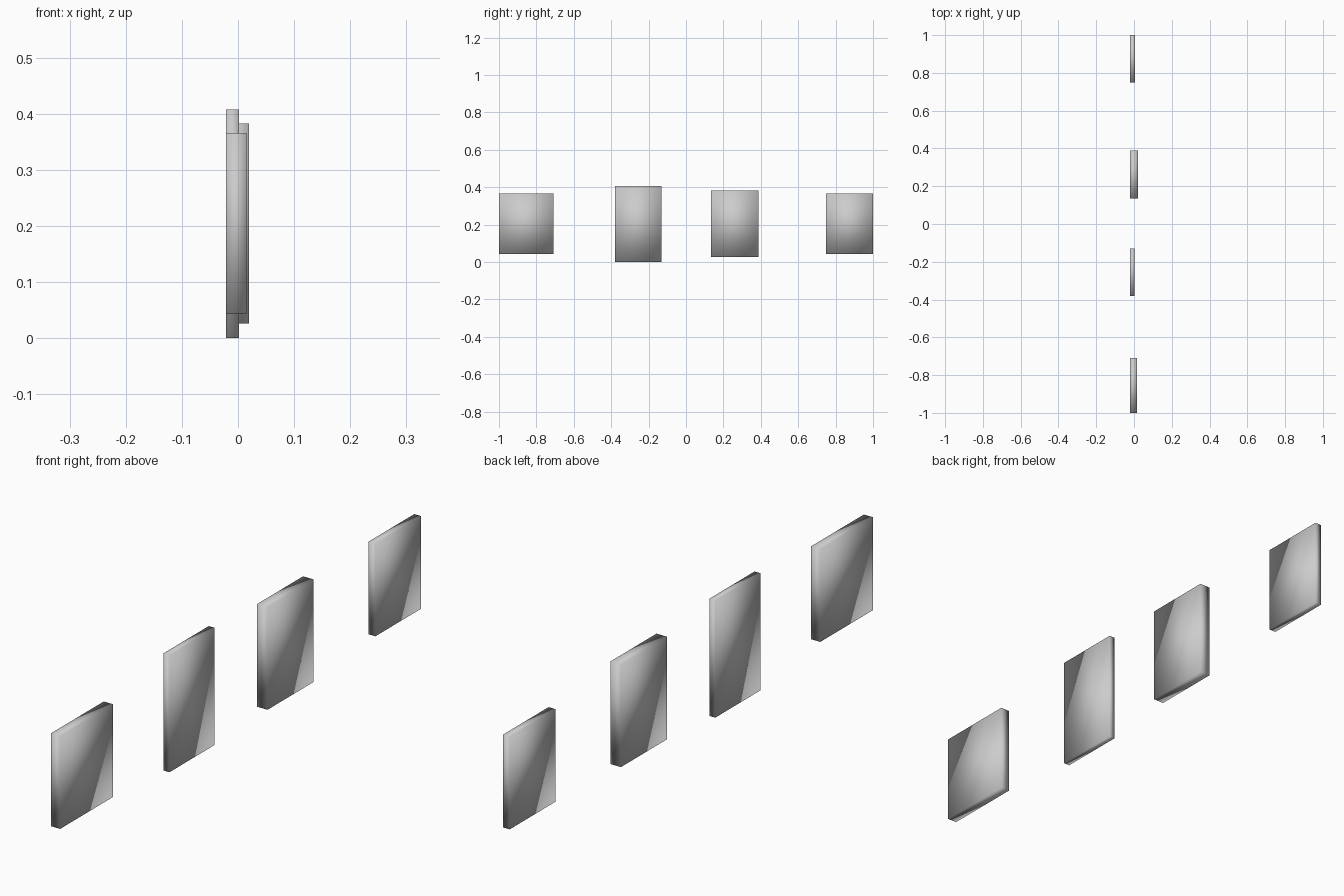
import bpy, bmesh
from mathutils import Vector

if "Cube" in bpy.data.objects:
    bpy.data.objects.remove(bpy.data.objects["Cube"])


def panel(name, lo, hi):
    """Thin upright panel spanning the corners lo..hi, smooth shaded."""
    lo, hi = Vector(lo), Vector(hi)
    bm = bmesh.new()
    bmesh.ops.create_cube(bm, size=1)
    bmesh.ops.scale(bm, vec=hi - lo, verts=bm.verts)
    for f in bm.faces:
        f.smooth = True
    mesh = bpy.data.meshes.new(name)
    bm.to_mesh(mesh)
    bm.free()
    ob = bpy.data.objects.new(name, mesh)
    ob.location = (lo + hi) / 2
    bpy.context.collection.objects.link(ob)
    return ob


# Row of four wall panels sharing one back plane
BACK = -0.021
# name, front x, y range, z range
PANELS = [
    ("wide_panel", 0.015, -1.0, -0.709, 0.043, 0.366),
    ("tall_panel", 0.002, -0.380, -0.131, 0.0, 0.408),
    ("thick_panel", 0.020, 0.134, 0.388, 0.026, 0.383),
    ("small_panel", 0.005, 0.749, 1.0, 0.043, 0.366),
]
for name, x, y0, y1, z0, z1 in PANELS:
    panel(name, (BACK, y0, z0), (x, y1, z1))
